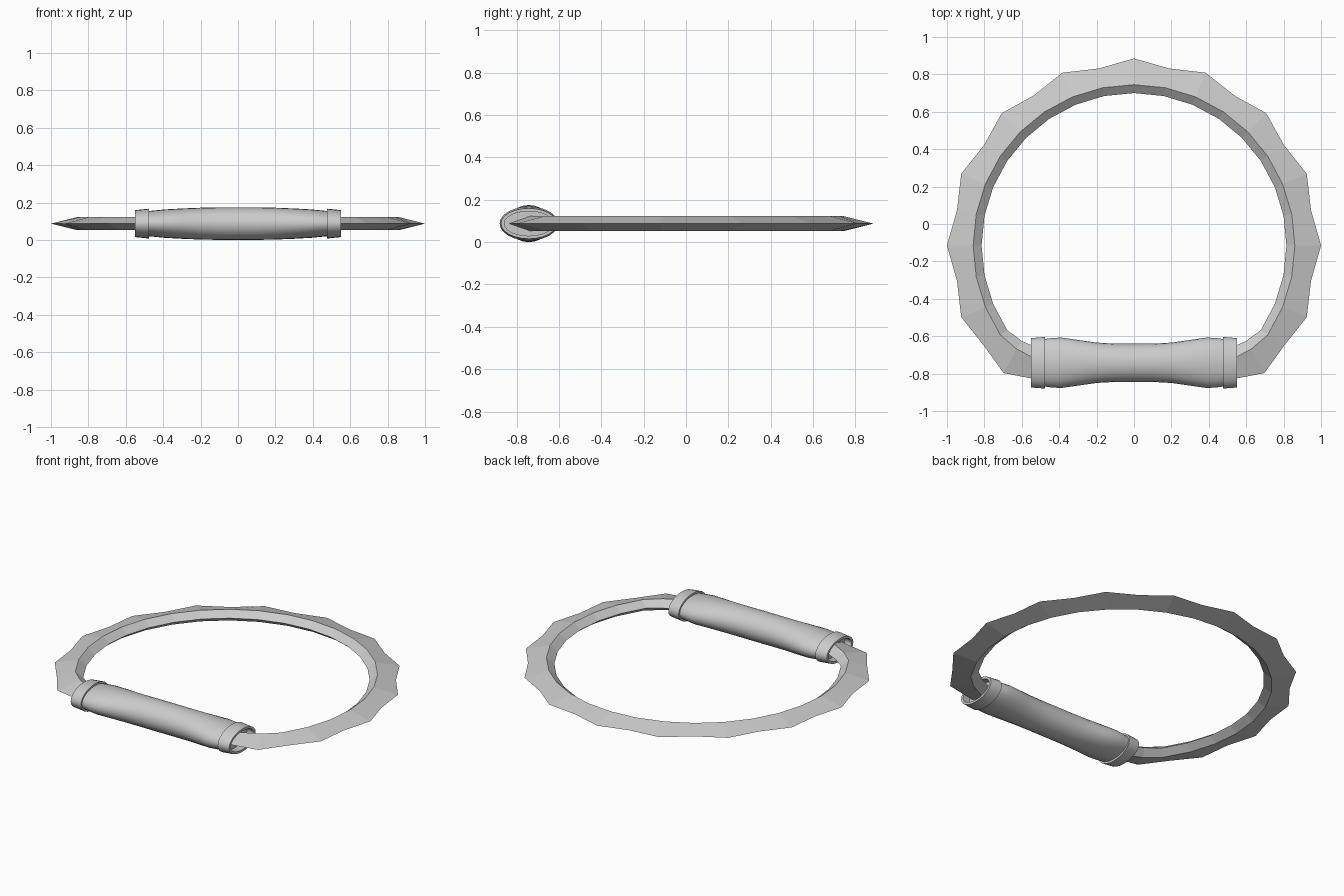
import bpy, bmesh, math

if "Cube" in bpy.data.objects:
    bpy.data.objects.remove(bpy.data.objects["Cube"])

ZC = 0.0875          # mid height of everything
RING_Y = -0.115      # centre of the blade circle
GRIP_Y = -0.742


def make_object(name, loops, caps=False, closed=False, smooth=None):
    """Skin a list of vertex loops into one mesh object."""
    bm = bmesh.new()
    rows = [[bm.verts.new(p) for p in loop] for loop in loops]
    n = len(rows[0])
    pairs = list(zip(rows, rows[1:])) + ([(rows[-1], rows[0])] if closed else [])
    for a, b in pairs:
        for i in range(n):
            j = (i + 1) % n
            bm.faces.new((a[i], a[j], b[j], b[i]))
    if caps:
        bm.faces.new(rows[0])
        bm.faces.new(rows[-1])
    bmesh.ops.recalc_face_normals(bm, faces=bm.faces)
    mesh = bpy.data.meshes.new(name)
    bm.to_mesh(mesh)
    bm.free()
    ob = bpy.data.objects.new(name, mesh)
    bpy.context.collection.objects.link(ob)
    if smooth:
        bpy.ops.object.select_all(action='DESELECT')
        ob.select_set(True)
        bpy.context.view_layer.objects.active = ob
        bpy.ops.object.shade_smooth_by_angle(angle=math.radians(smooth))
    return ob


def blade_loop(outer, ridge, inner):
    """Diamond cross-section: cutting edge, top ridge, inner edge, bottom ridge."""
    return [(*outer, ZC), (*ridge, ZC + 0.035), (*inner, ZC), (*ridge, ZC - 0.035)]


def polar(r, a):
    return (r * math.cos(a), RING_Y + r * math.sin(a))


def ellipse(x, hy, hz, n=24):
    return [(x, GRIP_Y + hy * math.cos(2 * math.pi * i / n),
             ZC + hz * math.sin(2 * math.pi * i / n)) for i in range(n)]


# Circular blade with a scalloped cutting edge, right end to left end
end_sections = [blade_loop((0.50, -0.835), (0.50, -0.735), (0.50, -0.67)),
                blade_loop((0.697, -0.797), (0.628, -0.668), (0.60, -0.625))]
loops = list(end_sections)
for k in range(-3, 20):
    a = math.radians(11.25 * k)
    loops.append(blade_loop(polar(1.0 if k % 2 == 0 else 0.965, a),
                            polar(0.86, a), polar(0.815, a)))
loops += [[(-x, y, z) for x, y, z in s] for s in reversed(end_sections)]
make_object("ring_blade", loops, caps=True)

# Waisted grip: x, half depth, half height
half = [(0.0, 0.102, 0.0875), (0.10, 0.102, 0.087), (0.20, 0.108, 0.085),
        (0.30, 0.122, 0.081), (0.39, 0.135, 0.076), (0.44, 0.132, 0.071),
        (0.50, 0.124, 0.065)]
profile = [(-x, hy, hz) for x, hy, hz in reversed(half[1:])] + half
make_object("grip", [ellipse(*p) for p in profile], caps=True, smooth=40)

# Hollow collars at both ends of the grip
for side, label in ((1, "right"), (-1, "left")):
    section = [(0.475, 0.120, 0.060), (0.475, 0.138, 0.080),
               (0.55, 0.132, 0.072), (0.55, 0.116, 0.058)]
    make_object("collar_" + label,
                [ellipse(side * x, hy, hz) for x, hy, hz in section],
                closed=True, smooth=40)
